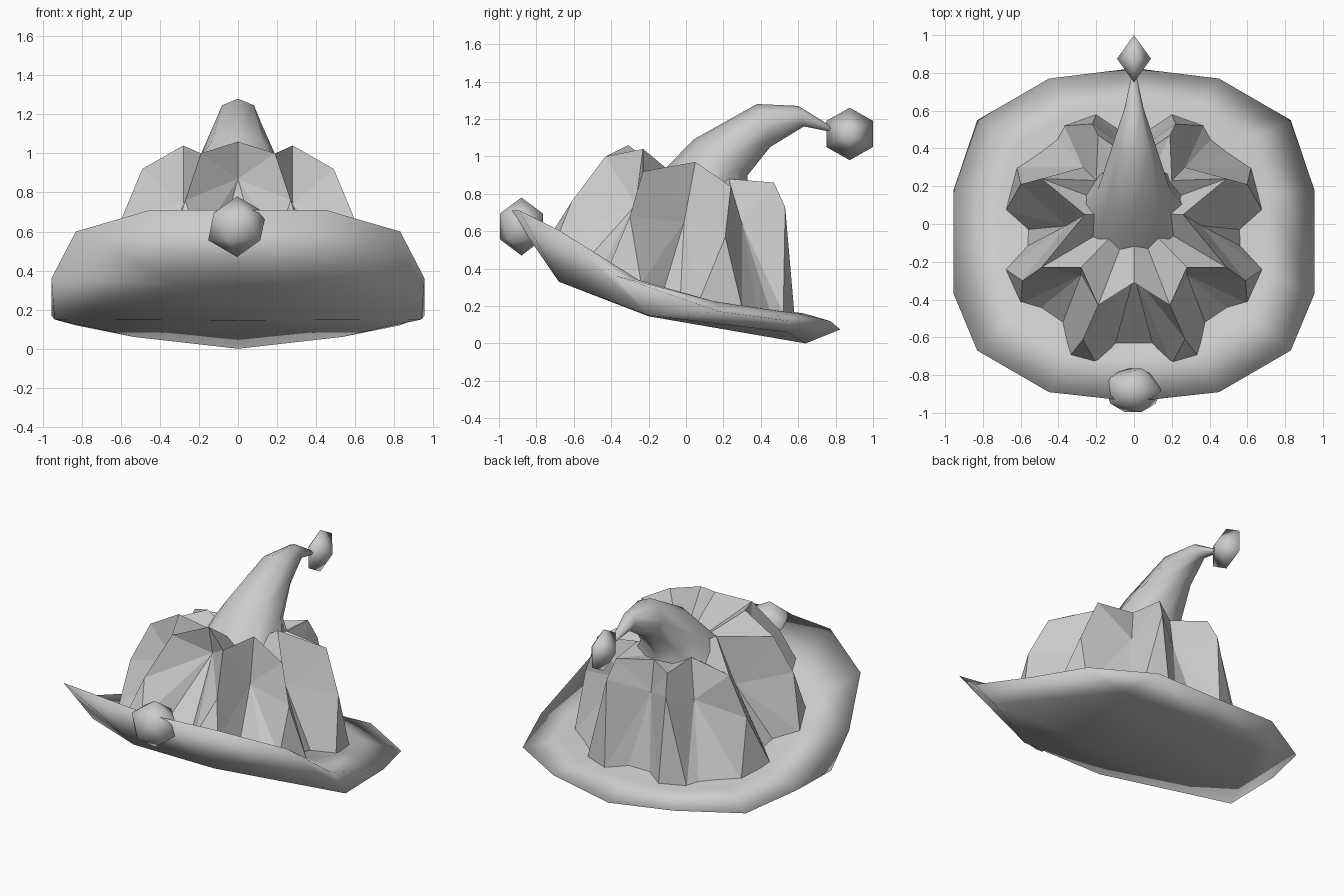
import bpy, bmesh, math
from mathutils import Vector

if "Cube" in bpy.data.objects:
    bpy.data.objects.remove(bpy.data.objects["Cube"], do_unlink=True)

felt = bpy.data.materials.new("grey_felt")
felt.use_nodes = True
felt.diffuse_color = (0.6, 0.6, 0.6, 1)
felt.node_tree.nodes["Principled BSDF"].inputs["Base Color"].default_value = (0.6, 0.6, 0.6, 1)


def finish(bm, name, smooth_angle=None):
    bmesh.ops.remove_doubles(bm, verts=bm.verts, dist=0.001)
    bmesh.ops.recalc_face_normals(bm, faces=bm.faces)
    mesh = bpy.data.meshes.new(name)
    bm.to_mesh(mesh)
    bm.free()
    obj = bpy.data.objects.new(name, mesh)
    bpy.context.collection.objects.link(obj)
    mesh.materials.append(felt)
    if smooth_angle:
        bpy.ops.object.select_all(action='DESELECT')
        obj.select_set(True)
        bpy.context.view_layer.objects.active = obj
        bpy.ops.object.shade_smooth_by_angle(angle=math.radians(smooth_angle))


def brim_height(y):
    # height of the brim's upper surface from front to back
    points = [(-0.75, 0.57), (-0.4, 0.39), (0, 0.25), (0.3, 0.2), (0.6, 0.16)]
    for (a, za), (b, zb) in zip(points, points[1:]):
        if y <= b:
            return za + (zb - za) * (y - a) / (b - a)
    return points[-1][1]


def mirror_loop(half):
    # half runs front to back on +x; points on the centre line are kept once
    return half + [(-x, y, z) for x, y, z in reversed(half) if x > 0]


def add_ring(bm, points):
    return [bm.verts.new(p) for p in points]


def bridge(bm, a, b):
    n = len(a)
    for i in range(n):
        bm.faces.new((a[i], a[(i + 1) % n], b[(i + 1) % n], b[i]))


def fan(bm, ring, point):
    tip = bm.verts.new(point)
    for i in range(len(ring)):
        bm.faces.new((ring[i], ring[(i + 1) % len(ring)], tip))


# Brim: upturned rim, dished top and a wide keel-shaped underside
rim = mirror_loop([(0, -0.94, 0.71), (0.45, -0.89, 0.71), (0.83, -0.67, 0.6),
                   (0.955, -0.37, 0.36), (0.955, 0.18, 0.17),
                   (0.83, 0.55, 0.12), (0.45, 0.77, 0.12), (0, 0.825, 0.075)])
front_low, side_low, back_low = (0.3, -0.68, 0.33), (0.94, -0.2, 0.15), (0.53, 0.54, 0.06)
under = mirror_loop([(0, -0.68, 0.33), front_low, front_low, side_low, side_low,
                     back_low, back_low, (0, 0.64, 0.0)])
bm = bmesh.new()
rim_ring = add_ring(bm, rim)
top_ring = add_ring(bm, [(x * 0.74, (y + 0.03) * 0.74, brim_height((y + 0.03) * 0.74))
                         for x, y, z in rim])
under_ring = add_ring(bm, under)
bridge(bm, rim_ring, top_ring)
bridge(bm, rim_ring, under_ring)
fan(bm, top_ring, (0, 0, 0.25))
fan(bm, under_ring, (0, -0.2, 0.145))
finish(bm, "brim", 180)

# Crown: ridges (peak, shoulder, two feet) between undercut valleys (top, dent, two feet)
ridges = [
    ((0.19, -0.43, 1.0), (0.27, -0.61, 0.76), (0.2, -0.74), (0.34, -0.7)),
    ((0.49, -0.23, 0.92), (0.59, -0.3, 0.68), (0.6, -0.42), (0.68, -0.24)),
    ((0.49, 0.24, 0.84), (0.6, 0.21, 0.57), (0.68, 0.07), (0.62, 0.3)),
    ((0.19, 0.47, 0.86), (0.22, 0.53, 0.73), (0.37, 0.52), (0.2, 0.58)),
]
valleys = [
    ((0, -0.31, 1.06), (0, -0.27, 0.87), (0, -0.64), (0.1, -0.64)),
    ((0.28, -0.23, 1.04), (0.28, -0.27, 0.74), (0.38, -0.53), (0.5, -0.45)),
    ((0.26, 0.05, 0.97), (0.36, -0.01, 0.65), (0.57, -0.12), (0.57, -0.03)),
    ((0.2, 0.23, 0.88), (0.27, 0.3, 0.64), (0.5, 0.38), (0.41, 0.45)),
    ((0, 0.34, 0.85), (0, 0.37, 0.65), (0.08, 0.5), (0, 0.5)),
]
bm = bmesh.new()


def crown_vert(p, side):
    z = p[2] if len(p) > 2 else brim_height(p[1]) - 0.01
    return bm.verts.new((p[0] * side, p[1], z))


for side in (1, -1):
    pit = bm.verts.new((0, 0.06, 0.8))
    vall = [[crown_vert(p, side) for p in v] for v in valleys]
    for top, dent, foot_a, foot_b in vall:
        bm.faces.new((dent, foot_a, foot_b))
    for i, data in enumerate(ridges):
        peak, shoulder, *feet = [crown_vert(p, side) for p in data]
        bm.faces.new((shoulder, feet[0], feet[1]))
        for (top, dent, *bases), end in ((vall[i], 0), (vall[i + 1], 1)):
            bm.faces.new((peak, top, dent))
            bm.faces.new((peak, dent, shoulder))
            bm.faces.new((shoulder, dent, feet[end]))
            bm.faces.new((dent, bases[1 - end], feet[end]))
            bm.faces.new((peak, top, pit))
finish(bm, "pleated_crown")

# Bent point: rings given by upper edge, lower edge (y, z) and half width
sections = [((-0.24, 0.8), (0.33, 0.82), 0.3), ((0.04, 1.09), (0.33, 0.9), 0.19),
            ((0.38, 1.28), (0.45, 1.05), 0.115), ((0.6, 1.27), (0.63, 1.16), 0.05),
            ((0.77, 1.165), (0.78, 1.13), 0.015)]
bm = bmesh.new()
rings = []
for upper, lower, width in sections:
    u, l = Vector((0, *upper)), Vector((0, *lower))
    angles = [math.tau * k / 8 for k in range(8)]
    rings.append(add_ring(bm, [(u + l) / 2 + (u - l) / 2 * math.cos(a)
                               + Vector((width * math.sin(a), 0, 0)) for a in angles]))
for a, b in zip(rings, rings[1:]):
    bridge(bm, a, b)
bm.faces.new(rings[0])
bm.faces.new(rings[-1])
finish(bm, "bent_point", 80)

# Pompom on the tip: hexagon drawn out to a point on each side
bm = bmesh.new()
hexagon = add_ring(bm, [(0, 0.875 + 0.144 * math.sin(math.tau * k / 6),
                         1.12 + 0.14 * math.cos(math.tau * k / 6)) for k in range(6)])
for side in (1, -1):
    fan(bm, hexagon, (0.09 * side, 0.875, 1.12))
finish(bm, "tip_pompom", 180)

# Pompom on the front of the brim
bm = bmesh.new()
bmesh.ops.create_icosphere(bm, subdivisions=1, radius=1)
bmesh.ops.scale(bm, vec=(0.165, 0.135, 0.155), verts=bm.verts)
bmesh.ops.translate(bm, vec=(-0.005, -0.88, 0.625), verts=bm.verts)
finish(bm, "front_pompom", 180)
